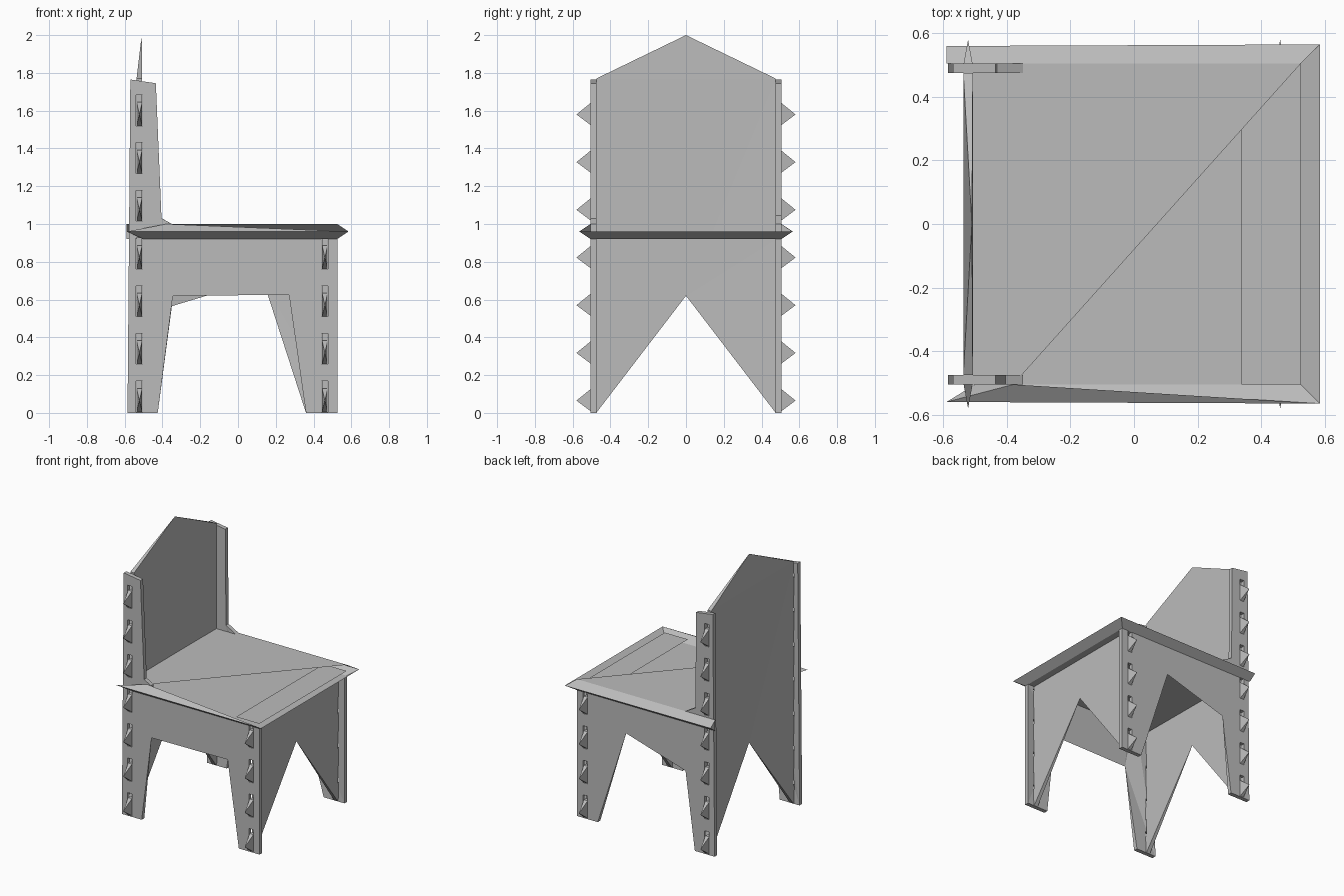
import bpy, bmesh
from mathutils import Vector

cube = bpy.data.objects.get("Cube")
if cube:
    bpy.data.objects.remove(cube)

grey = bpy.data.materials.new("plain_grey")
grey.use_nodes = True
grey.diffuse_color = (0.5, 0.5, 0.5, 1)
bsdf = next(n for n in grey.node_tree.nodes if n.type == "BSDF_PRINCIPLED")
bsdf.inputs["Base Color"].default_value = (0.5, 0.5, 0.5, 1)

INNER, OUTER = 0.475, 0.505          # side panel faces
BACK_X, FRONT_X = -0.522, 0.46       # centres of the cross panels
THICK = 0.03
STEP = 0.2525                        # spacing of the pegs


def finish(name, bm, fix_normals=True):
    if fix_normals:
        bmesh.ops.recalc_face_normals(bm, faces=bm.faces)
    mesh = bpy.data.meshes.new(name)
    bm.to_mesh(mesh)
    bm.free()
    mesh.materials.append(grey)
    ob = bpy.data.objects.new(name, mesh)
    bpy.context.collection.objects.link(ob)
    return ob


def prism(bm, points, offset):
    """Extrude a closed outline along an offset."""
    face = bm.faces.new([bm.verts.new(p) for p in points])
    ext = bmesh.ops.extrude_face_region(bm, geom=[face])
    moved = [v for v in ext["geom"] if isinstance(v, bmesh.types.BMVert)]
    bmesh.ops.translate(bm, verts=moved, vec=Vector(offset))


def box(bm, x, y0, y1, z0, z1, width):
    a, b = x - width / 2, x + width / 2
    prism(bm, [(a, y0, z0), (b, y0, z0), (b, y0, z1), (a, y0, z1)], (0, y1 - y0, 0))


def pinch(bm, low, high, axis, value):
    """Thin the panel to a knife edge where z lies between low and high."""
    for v in bm.verts:
        if low < v.co.z < high:
            v.co[axis] = value
    bmesh.ops.remove_doubles(bm, verts=bm.verts, dist=0.0005)


# Peg columns: seven up the back upright, four up the front leg
pegs = [(BACK_X, 0.005 + STEP * i) for i in range(7)]
pegs += [(FRONT_X, 0.005 + STEP * i) for i in range(4)]

# Side panels with slots; the arch and upright differ from side to side
sides = {
    "right": (-1, (-0.405, 1.03),
              [(0.36, 0), (0.27, 0.625), (-0.345, 0.62), (-0.425, 0)]),
    "left": (1, (-0.43, 1.045),
             [(0.36, 0), (0.13, 0.71), (-0.35, 0.565), (-0.425, 0)]),
}
for side, (s, elbow, arch) in sides.items():
    outline = [(-0.585, 0), (-0.57, 1.765), (-0.435, 1.745), elbow,
               (-0.35, 1.0), (-0.35, 0.92), (0.528, 0.92), (0.528, 0)] + arch
    bm = bmesh.new()
    prism(bm, [(x, s * INNER, z) for x, z in outline], (0, s * (OUTER - INNER), 0))
    pinch(bm, 0.5, 0.8, 1, s * OUTER)
    bmesh.ops.triangulate(bm, faces=bm.faces)
    panel = finish(side + "_side_panel", bm)

    bm = bmesh.new()
    for x, z in pegs:
        box(bm, x, s * (INNER - 0.02), s * (OUTER + 0.02), z, z + 0.163, 0.034)
    cutter = finish(side + "_slot_cutter", bm)
    cutter.hide_render = True
    cutter.hide_viewport = True
    cutter.display_type = "WIRE"
    cut = panel.modifiers.new("slots", "BOOLEAN")
    cut.operation, cut.solver, cut.object = "DIFFERENCE", "EXACT", cutter

    # Pointed pegs coming through the slots
    bm = bmesh.new()
    for x, z in pegs:
        box(bm, x, s * INNER, s * (OUTER - 0.005), z, z + 0.125, THICK)
        h = THICK / 2
        base = [bm.verts.new((x + dx, s * (OUTER - 0.005), z + dz))
                for dx, dz in ((-h, 0), (h, 0), (h, 0.125), (-h, 0.125))]
        tip = bm.verts.new((x, s * 0.58, z + 0.06))
        for i in range(4):
            bm.faces.new((base[i], base[(i + 1) % 4], tip))
    finish(side + "_pegs", bm)

# Cross panels with notched bottoms; the back one rises to a peak
for name, x, top, peak in (("back_panel", BACK_X, 1.77, [(0, 2.0)]),
                           ("front_panel", FRONT_X, 0.92, [])):
    outline = [(INNER, 0), (INNER, top)] + peak + [(-INNER, top), (-INNER, 0), (0, 0.62)]
    bm = bmesh.new()
    prism(bm, [(x - THICK / 2, y, z) for y, z in outline], (THICK, 0, 0))
    pinch(bm, 1.9, 2.1, 0, x + 0.012)
    pinch(bm, 0.5, 0.8, 0, x + 0.012)
    bmesh.ops.triangulate(bm, faces=bm.faces)
    finish(name, bm)

# Seat shell: only the rear left half of the top is closed
bm = bmesh.new()
V = lambda x, y, z: bm.verts.new((x, y, z))
top_back, top_front, top_right = V(-0.59, OUTER, 1), V(0.525, OUTER, 1), V(-0.38, -OUTER, 1)
edge = [V(-0.59, 0.56, 0.96), V(0.585, 0.565, 0.96), V(0.585, -0.565, 0.96), V(-0.59, -0.56, 0.96)]
low = [V(-0.59, OUTER, 0.92), V(0.525, OUTER, 0.92), V(0.525, -OUTER, 0.92), V(-0.5, -OUTER, 0.92)]

# Lower bevel on three sides, upper bevel on the left, a sliver on the right
for i in range(3):
    bm.faces.new((edge[i], low[i], low[i + 1], edge[i + 1]))
bm.faces.new((top_back, edge[0], edge[1], top_front))
bm.faces.new((top_right, edge[2], edge[3]))
bm.faces.new((top_back, low[0], edge[0]))
bm.faces.new((top_right, edge[3], low[3]))

# Diagonal top and flat floor
bm.faces.new((V(-0.51, OUTER, 1), V(-0.51, -OUTER, 1), top_right, top_front))
bm.faces.new((V(-0.51, OUTER, 0.92), low[1], low[2], low[3]))
for f in bm.faces:
    f.normal_update()
    if f.normal.z * (f.calc_center_median().z - 0.96) < 0:
        f.normal_flip()
finish("seat", bm, fix_normals=False)

# Flat strip inside the open front of the seat
bm = bmesh.new()
bm.faces.new([bm.verts.new((x, y, 0.955)) for x, y in
              ((0.338, -OUTER), (0.525, -OUTER), (0.525, OUTER), (0.338, OUTER))])
finish("seat_front_strip", bm)
